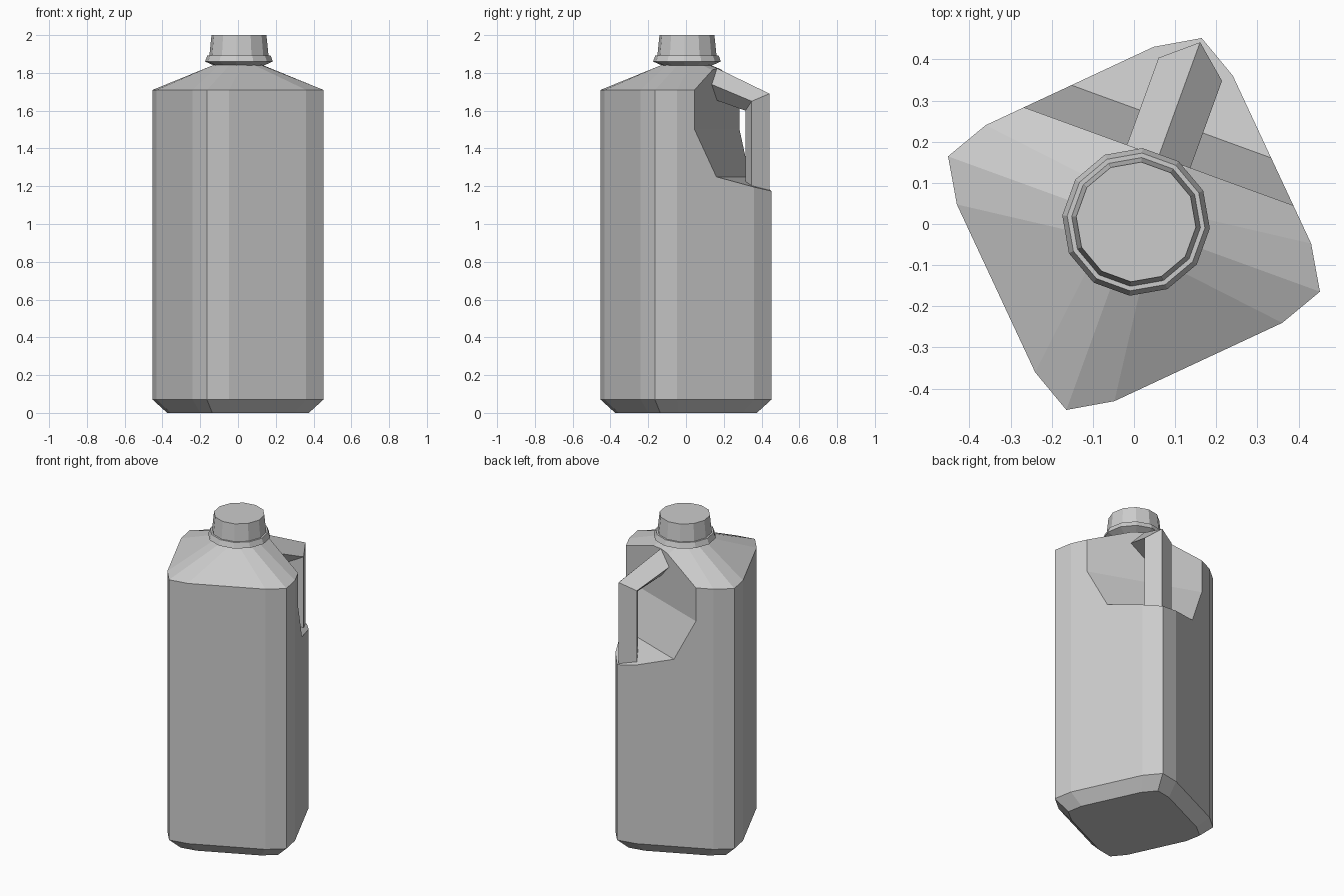
import bpy
from math import sin, cos, radians

if "Cube" in bpy.data.objects:
    bpy.data.objects.remove(bpy.data.objects["Cube"])

TURN = 25          # the jug is turned about z
DIAG = 70          # direction of the handle corner


def make(name, verts, faces):
    mesh = bpy.data.meshes.new(name)
    mesh.from_pydata(verts, [], faces)
    obj = bpy.data.objects.new(name, mesh)
    bpy.context.collection.objects.link(obj)
    bpy.ops.object.select_all(action='DESELECT')
    obj.select_set(True)
    bpy.context.view_layer.objects.active = obj
    bpy.ops.object.mode_set(mode='EDIT')
    bpy.ops.mesh.select_all(action='SELECT')
    bpy.ops.mesh.normals_make_consistent(inside=False)
    bpy.ops.object.mode_set(mode='OBJECT')
    return obj


def loft(name, rings):
    """Skin a stack of equal-length closed rings and cap both ends."""
    n = len(rings[0])
    faces = [(k * n + i, k * n + (i + 1) % n, (k + 1) * n + (i + 1) % n, (k + 1) * n + i)
             for k in range(len(rings) - 1) for i in range(n)]
    faces += [tuple(reversed(range(n))), tuple(range((len(rings) - 1) * n, len(rings) * n))]
    return make(name, [v for r in rings for v in r], faces)


def spin(x, y, z, deg):
    a = radians(deg)
    return (x * cos(a) - y * sin(a), x * sin(a) + y * cos(a), z)


def diag(d, t, z):
    """Point at distance d towards the handle corner, offset t sideways."""
    return spin(d, -t, z, DIAG)


def circle(r, z, angles):
    return [spin(r, 0, z, a + TURN) for a in angles]


# Body: square section with two-facet corners
corner = [(0.37, 0.225), (0.34, 0.34), (0.225, 0.37)]


def section(scale, z):
    return [spin(x * scale, y * scale, z, TURN + 90 * q) for q in range(4) for x, y in corner]


neck = circle(0.13, 1.842, [15 + 30 * i for i in range(12)])
body = loft("body", [section(0.83, 0), section(1, 0.07), section(1, 1.71), neck])

# Recess behind the handle, cut across one corner
profile = [(0.175, 2.2), (0.175, 1.5), (0.265, 1.25), (0.6, 1.133), (0.6, 2.2)]
cutter = loft("recess_cutter", [[diag(d, t, z) for d, z in profile] for t in (-0.7, 0.7)])
cutter.hide_render = True
mod = body.modifiers.new("recess", 'BOOLEAN')
mod.operation = 'DIFFERENCE'
mod.solver = 'EXACT'
mod.object = cutter
bpy.context.view_layer.objects.active = body
bpy.ops.object.modifier_apply(modifier=mod.name)
bpy.data.objects.remove(cutter)


# Handle: diamond section swept from shoulder to recess floor
def diamond(outer, side, inner, w=0.082):
    return [diag(outer[0], 0, outer[1]), diag(side[0], w, side[1]),
            diag(inner[0], 0, inner[1]), diag(side[0], -w, side[1])]


loft("handle", [
    diamond((0.172, 1.826), (0.172, 1.74), (0.172, 1.655)),
    diamond((0.47, 1.69), (0.40, 1.65), (0.335, 1.60)),
    diamond((0.47, 1.175), (0.40, 1.198), (0.335, 1.222)),
])

# Cap: twelve-sided, with a flared rim
steps = [(0.13, 1.838), (0.18, 1.86), (0.168, 1.893), (0.157, 1.893), (0.146, 2.0)]
cap = loft("cap", [[(x + 0.005, y + 0.005, z) for x, y, z in circle(r, h, range(0, 360, 30))]
                   for r, h in steps])
